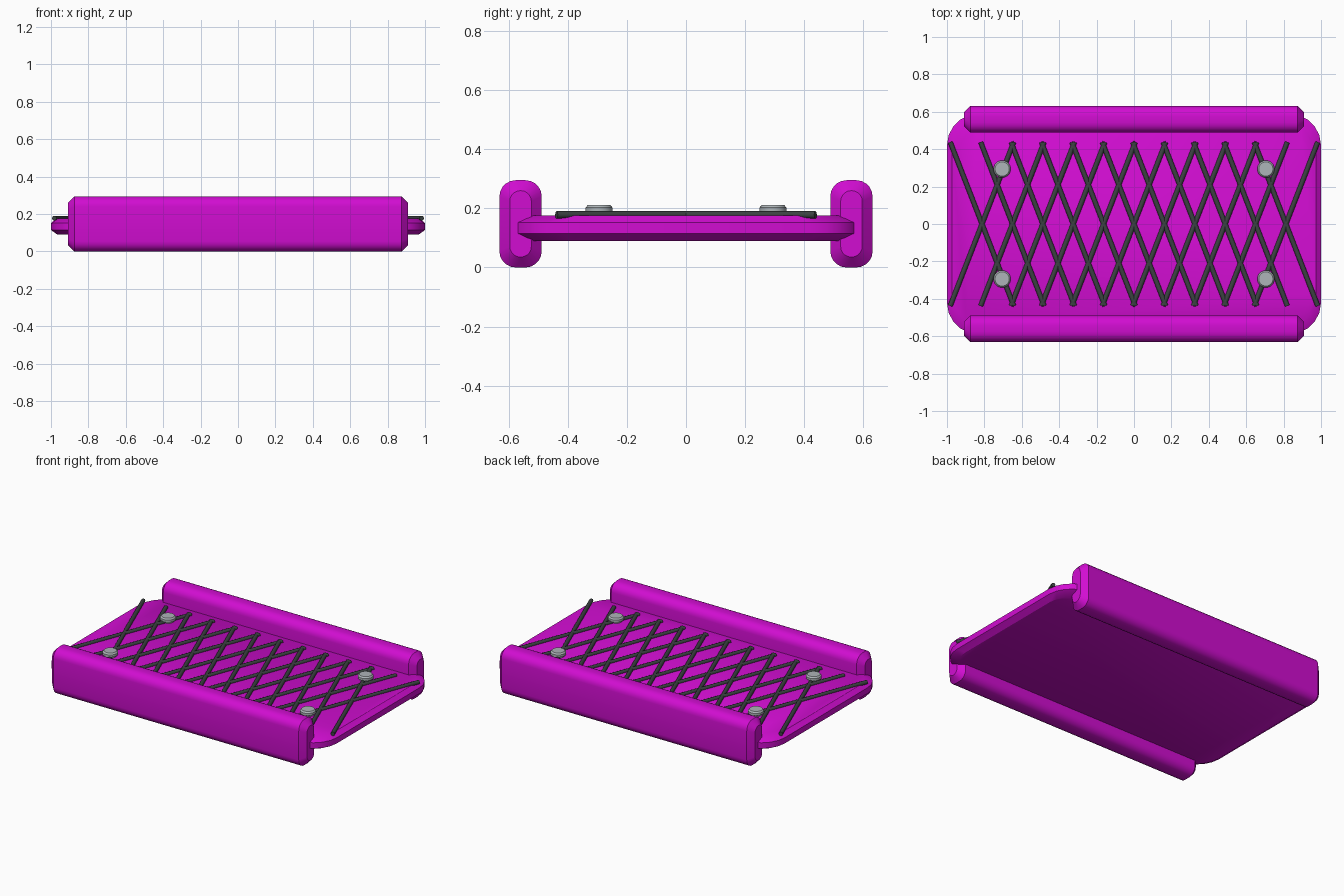
import bpy, bmesh
from math import pi, sin, cos, atan2, hypot, radians
from mathutils import Vector

cube = bpy.data.objects.get("Cube")
if cube:
    bpy.data.objects.remove(cube, do_unlink=True)


def material(name, rgb):
    mat = bpy.data.materials.new(name)
    mat.use_nodes = True
    mat.diffuse_color = (*rgb, 1)
    mat.node_tree.nodes["Principled BSDF"].inputs["Base Color"].default_value = (*rgb, 1)
    return mat


magenta = material("magenta plastic", (0.64, 0.004, 0.64))
dark = material("dark rubber", (0.045, 0.055, 0.055))
steel = material("bolt steel", (0.42, 0.46, 0.48))


def rounded_rect(half_u, half_v, radius, steps=5):
    """Points around a rounded rectangle, anticlockwise."""
    points = []
    for corner, (su, sv) in enumerate([(1, 1), (-1, 1), (-1, -1), (1, -1)]):
        for i in range(steps + 1):
            a = (corner + i / steps) * pi / 2
            points.append((su * (half_u - radius) + radius * cos(a),
                           sv * (half_v - radius) + radius * sin(a)))
    return points


def loft(name, rings, mat, angle=30):
    """Skin a list of matching rings and cap both ends."""
    bm = bmesh.new()
    loops = [[bm.verts.new(p) for p in ring] for ring in rings]
    n = len(loops[0])
    for low, high in zip(loops, loops[1:]):
        for i in range(n):
            j = (i + 1) % n
            bm.faces.new((low[i], low[j], high[j], high[i]))
    bm.faces.new(loops[0][::-1])
    bm.faces.new(loops[-1])
    bmesh.ops.recalc_face_normals(bm, faces=bm.faces)
    mesh = bpy.data.meshes.new(name)
    bm.to_mesh(mesh)
    bm.free()
    mesh.materials.append(mat)
    obj = bpy.data.objects.new(name, mesh)
    bpy.context.collection.objects.link(obj)
    bpy.ops.object.select_all(action="DESELECT")
    obj.select_set(True)
    bpy.context.view_layer.objects.active = obj
    bpy.ops.object.shade_smooth_by_angle(angle=radians(angle))
    return obj


# Deck plate with rounded corners and chamfered rims: z, inset, corner radius
deck_levels = [(0.09, 0.035, 0.17), (0.115, 0, 0.17), (0.152, 0, 0.17), (0.176, 0.028, 0.19)]
loft("deck", [[(u, v, z) for u, v in rounded_rect(1 - inset, 0.59 - inset, r)]
              for z, inset, r in deck_levels], magenta)

# Side rails with chamfered ends: x, inset, corner radius
rail_stations = [(-0.91, 0.035, 0.036), (-0.875, 0, 0.055),
                 (0.875, 0, 0.055), (0.91, 0.035, 0.036)]
for label, side in (("front", -1), ("back", 1)):
    loft(label + "_rail",
         [[(x, side * 0.5595 + u, 0.1475 + v)
           for u, v in rounded_rect(0.0715 - inset, 0.1475 - inset, r)]
          for x, inset, r in rail_stations], magenta)

# Crisscross grip bars
SPACING, REACH_X, REACH_Y = 0.1625, 0.17, 0.438
for lean in (-1, 1):
    along = Vector((lean * REACH_X, REACH_Y, 0))
    across = Vector((-along.y, along.x, 0)).normalized()
    for k in range(-5, 6):
        centre = Vector((k * SPACING, 0, 0.178))
        section = [across * 0.013 * cos(i * pi / 4) + Vector((0, 0, 0.013 * sin(i * pi / 4)))
                   for i in range(8)]
        name = f"grip_bar_{'right' if lean > 0 else 'left'}_{k + 6}"
        loft(name, [[centre + along * t + p for p in section] for t in (-1, 1)], dark, 50)

# Bolt heads: z, radius
bolt_levels = [(0.17, 0.036), (0.182, 0.036), (0.187, 0.046), (0.202, 0.046), (0.211, 0.038)]
for sx in (-1, 1):
    for sy in (-1, 1):
        name = f"bolt_{'front' if sy < 0 else 'back'}_{'left' if sx > 0 else 'right'}"
        loft(name, [[(sx * 0.705 + r * cos(i * pi / 12), sy * 0.294 + r * sin(i * pi / 12), z)
                     for i in range(24)] for z, r in bolt_levels], steel)
